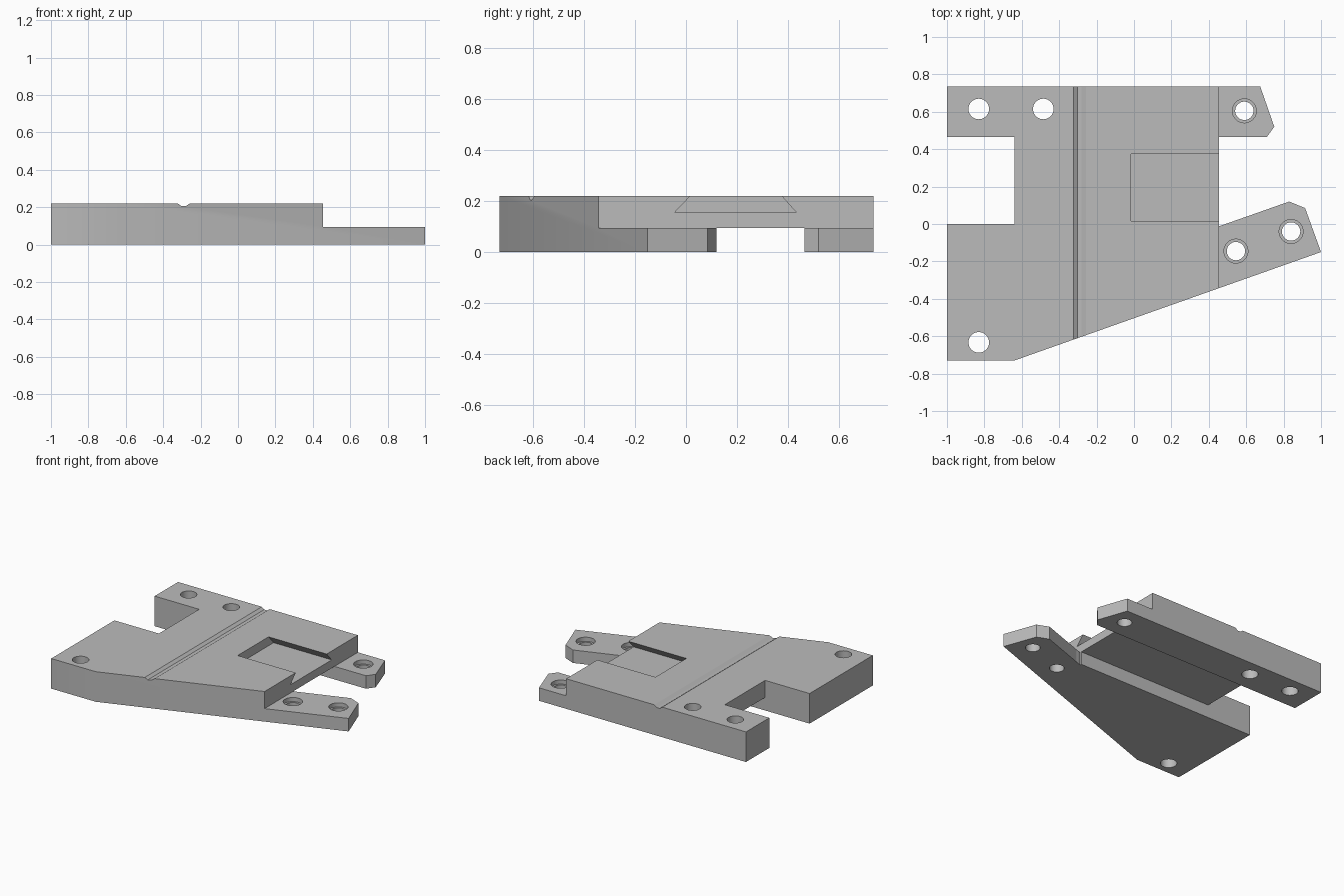
import bpy
import bmesh
from mathutils import Matrix, Vector

if "Cube" in bpy.data.objects:
    bpy.data.objects.remove(bpy.data.objects["Cube"])

grey = bpy.data.materials.new("plain grey")
grey.use_nodes = True
COLOUR = (0.5, 0.5, 0.5, 1)
grey.diffuse_color = COLOUR
grey.node_tree.nodes["Principled BSDF"].inputs["Base Color"].default_value = COLOUR

H, STEP, EDGE = 0.22, 0.095, 0.455   # full height, tab height, right end of the deck


def finish(name, bm):
    bmesh.ops.recalc_face_normals(bm, faces=bm.faces)
    mesh = bpy.data.meshes.new(name)
    bm.to_mesh(mesh)
    bm.free()
    mesh.materials.append(grey)
    ob = bpy.data.objects.new(name, mesh)
    bpy.context.collection.objects.link(ob)
    return ob


def prism(name, points, offset):
    """Extrude a closed 3D outline along an offset."""
    bm = bmesh.new()
    face = bm.faces.new([bm.verts.new(p) for p in points])
    ext = bmesh.ops.extrude_face_region(bm, geom=[face])["geom"]
    moved = [v for v in ext if isinstance(v, bmesh.types.BMVert)]
    bmesh.ops.translate(bm, verts=moved, vec=Vector(offset))
    return finish(name, bm)


def box(name, x0, x1, y0, y1, z0, z1):
    return prism(name, [(x0, y0, z0), (x1, y0, z0), (x1, y1, z0), (x0, y1, z0)],
                 (0, 0, z1 - z0))


def cylinder(name, x, y, r, z0, z1):
    bm = bmesh.new()
    bmesh.ops.create_cone(bm, cap_ends=True, segments=48, radius1=r, radius2=r,
                          depth=z1 - z0,
                          matrix=Matrix.Translation((x, y, (z0 + z1) / 2)))
    return finish(name, bm)


def cut(target, cutter):
    mod = target.modifiers.new("cut", 'BOOLEAN')
    mod.operation = 'DIFFERENCE'
    mod.solver = 'EXACT'
    mod.object = cutter
    bpy.context.view_layer.objects.active = target
    bpy.ops.object.modifier_apply(modifier=mod.name)
    bpy.data.objects.remove(cutter)


# Plate outline with left notch and two right tabs
outline = [(-1, -0.73), (-0.64, -0.73), (1, -0.15), (0.915, 0.085), (0.83, 0.12),
           (EDGE, -0.012), (EDGE, 0.465), (0.71, 0.465), (0.75, 0.52),
           (0.675, 0.735), (-1, 0.735), (-1, 0.465), (-0.64, 0.465),
           (-0.64, 0), (-1, 0)]
plate = prism("mounting_plate", [(x, y, 0) for x, y in outline], (0, 0, H))

# Lowered tabs and the channel underneath
cut(plate, box("tab_step", EDGE, 1.2, -1, 1, STEP, 0.4))
cut(plate, box("under_channel", -0.7, 0.5, 0, 0.465, -0.1, STEP))

# Dovetail pocket open to the right end
floor, over = 0.155, 0.02
flare = (0.06 / (H - floor)) * over
dovetail = [(-0.045, floor), (0.433, floor), (0.375 - flare, H + over),
            (0.018 + flare, H + over)]
cut(plate, prism("dovetail_slot", [(-0.015, y, z) for y, z in dovetail], (0.6, 0, 0)))

# Shallow groove across the top
groove = [(-0.325, H + 0.002), (-0.302, 0.205), (-0.28, 0.205), (-0.255, H + 0.002)]
cut(plate, prism("top_groove", [(x, -1, z) for x, z in groove], (0, 2, 0)))

# Plain holes through the deck
for x, y in [(-0.83, 0.615), (-0.485, 0.615), (-0.83, -0.633)]:
    cut(plate, cylinder("deck_hole", x, y, 0.055, -0.1, 0.4))

# Counterbored holes through the tabs
for x, y in [(0.59, 0.605), (0.545, -0.145), (0.84, -0.04)]:
    cut(plate, cylinder("tab_hole", x, y, 0.049, -0.1, 0.4))
    cut(plate, cylinder("tab_counterbore", x, y, 0.064, STEP - 0.03, 0.4))

# Smooth hole walls, sharp edges
bpy.ops.object.select_all(action='DESELECT')
plate.select_set(True)
bpy.context.view_layer.objects.active = plate
bpy.ops.object.shade_smooth_by_angle(angle=0.4)
